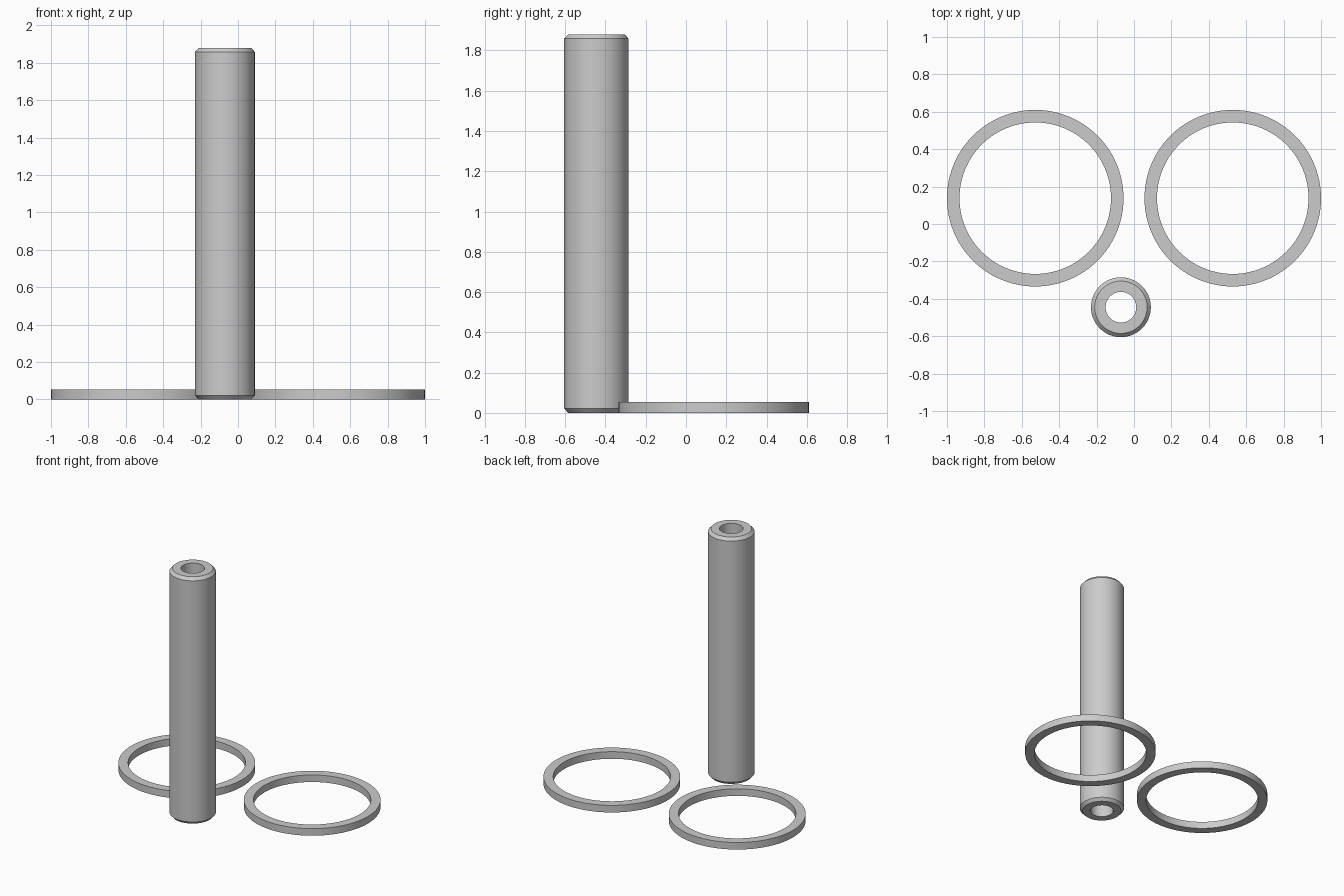
import bpy, bmesh, math

if "Cube" in bpy.data.objects:
    bpy.data.objects.remove(bpy.data.objects["Cube"])

grey = bpy.data.materials.new("plain grey")
grey.diffuse_color = (0.6, 0.6, 0.6, 1)
grey.use_nodes = True
grey.node_tree.nodes["Principled BSDF"].inputs["Base Color"].default_value = grey.diffuse_color


def lathe(name, profile, x, y, sides):
    """Spin a closed (radius, height) profile around a vertical axis."""
    bm = bmesh.new()
    loops = []
    for r, z in profile:
        loops.append([bm.verts.new((r * math.cos(2 * math.pi * i / sides),
                                    r * math.sin(2 * math.pi * i / sides), z))
                      for i in range(sides)])
    for k, a in enumerate(loops):
        b = loops[(k + 1) % len(loops)]
        for i in range(sides):
            j = (i + 1) % sides
            bm.faces.new((a[i], a[j], b[j], b[i]))
    bmesh.ops.recalc_face_normals(bm, faces=bm.faces)
    mesh = bpy.data.meshes.new(name)
    bm.to_mesh(mesh)
    bm.free()
    mesh.materials.append(grey)
    obj = bpy.data.objects.new(name, mesh)
    obj.location = (x, y, 0)
    bpy.context.collection.objects.link(obj)
    bpy.ops.object.select_all(action='DESELECT')
    obj.select_set(True)
    bpy.context.view_layer.objects.active = obj
    bpy.ops.object.shade_smooth_by_angle(angle=math.radians(30))
    return obj


# Two flat rings lying side by side
for side, x in (("left", -0.528), ("right", 0.528)):
    lathe(side + "_ring",
          [(0.405, 0), (0.472, 0), (0.472, 0.054), (0.405, 0.054)],
          x, 0.138, 96)

# Tall hollow tube with chamfered outer ends
lathe("tube",
      [(0.082, 0), (0.14, 0), (0.16, 0.022), (0.16, 1.858),
       (0.14, 1.88), (0.082, 1.88)],
      -0.07, -0.445, 64)
